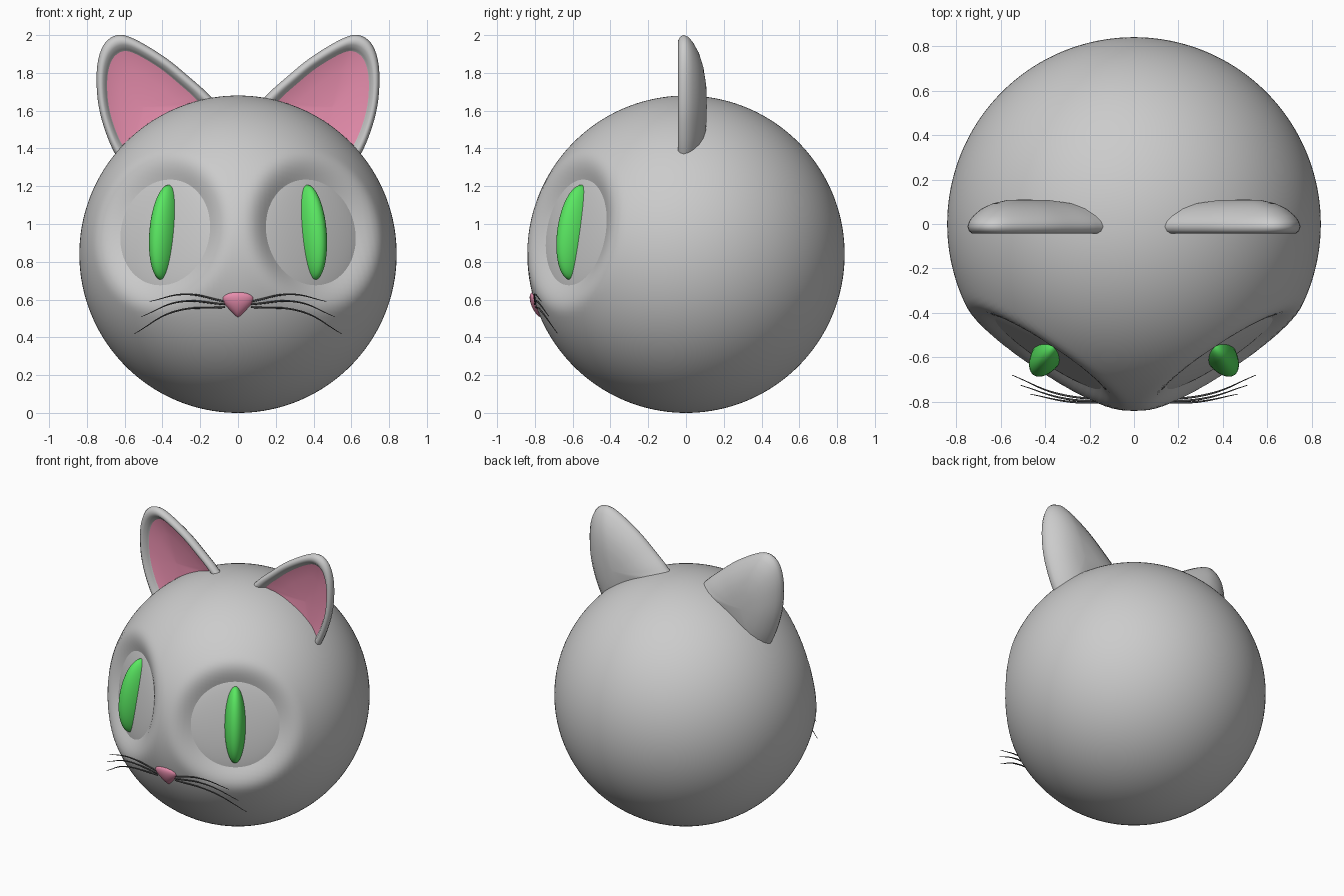
import bpy, bmesh
from math import cos, acos, radians
from mathutils import Vector, Matrix

if "Cube" in bpy.data.objects:
    bpy.data.objects.remove(bpy.data.objects["Cube"])

HEAD_C, HEAD_R = Vector((0, 0, 0.84)), 0.84


def material(name, rgb):
    m = bpy.data.materials.new(name)
    m.diffuse_color = (*rgb, 1)
    m.use_nodes = True
    m.node_tree.nodes["Principled BSDF"].inputs["Base Color"].default_value = m.diffuse_color
    return m


PINK = material("pink", (0.80, 0.27, 0.42))
GREEN = material("green", (0.10, 0.80, 0.12))
DARK = material("dark_grey", (0.08, 0.08, 0.08))


def finish(bm, name, mat=None):
    bmesh.ops.recalc_face_normals(bm, faces=bm.faces)
    for f in bm.faces:
        f.smooth = True
    me = bpy.data.meshes.new(name)
    bm.to_mesh(me)
    bm.free()
    ob = bpy.data.objects.new(name, me)
    bpy.context.collection.objects.link(ob)
    if mat:
        me.materials.append(mat)
    return ob


def ball(u=48, v=32):
    bm = bmesh.new()
    bmesh.ops.create_uvsphere(bm, u_segments=u, v_segments=v, radius=1)
    return bm


def eye_axis(s):
    return Vector((0.545 * s, -0.822, 0.163)).normalized()


# Head: sphere with two smooth, flat-bottomed eye sockets
bm = ball(160, 100)
for v in bm.verts:
    d = v.co.normalized()
    r = HEAD_R
    for s in (-1, 1):
        a = acos(max(-1, min(1, d.dot(eye_axis(s)))))
        if a < radians(32):
            t = max(0, (a - radians(18)) / radians(14))
            t = t * t * (3 - 2 * t)
            r = min(r, (1 - t) * 0.69 / cos(a) + t * HEAD_R)
    v.co = HEAD_C + d * r
finish(bm, "head")


# Eyes: shallow domes in the sockets, with slit pupils
def eye_part(name, s, size, dist, mat=None):
    n = eye_axis(s)
    up = (Vector((0, 0, 1)) - n * n.z).normalized()
    rot = Matrix((up.cross(n), up, n)).transposed().to_4x4()
    bm = ball()
    bm.transform(Matrix.Translation(HEAD_C + n * dist) @ rot @ Matrix.Diagonal((*size, 1)))
    finish(bm, name, mat)


for s in (-1, 1):
    eye_part("eyeball", s, (0.36, 0.36, 0.06), 0.67)
    eye_part("pupil", s, (0.068, 0.255, 0.113), 0.706, GREEN)


# Ears: smooth outline swept inwards through a depth profile
def smooth_loop(pts, steps=6):
    out, n = [], len(pts)
    for i in range(n):
        a, b, c, d = (Vector(pts[(i + k) % n]) for k in (-1, 0, 1, 2))
        for j in range(steps):
            t = j / steps
            out.append(0.5 * (2 * b + (c - a) * t + (2 * a - 5 * b + 4 * c - d) * t * t
                              + (3 * b - a - 3 * c + d) * t ** 3))
    return out


EAR = smooth_loop([(0.64, 2.0), (0.71, 1.95), (0.745, 1.84), (0.745, 1.68), (0.715, 1.53),
                   (0.65, 1.37), (0.56, 1.26), (0.40, 1.28), (0.22, 1.44), (0.10, 1.60),
                   (0.15, 1.68), (0.26, 1.78), (0.39, 1.885), (0.55, 1.98)])
EAR_C = Vector((0.50, 1.62))
SHELL = [(0.02, 0.11), (0.3, 0.107), (0.55, 0.092), (0.75, 0.068), (0.9, 0.036), (0.97, 0.012),
         (1, -0.012), (0.97, -0.032), (0.92, -0.042), (0.86, -0.036), (0.8, -0.012),
         (0.74, 0.015), (0.5, 0.035), (0.02, 0.045)]
LINING = [(0.81, -0.004), (0.74, 0.003), (0.5, 0.02), (0.02, 0.03)]


def ear_part(name, s, profile, mat=None):
    bm = bmesh.new()
    rings = []
    for k, y in profile:
        pts = [EAR_C + (p - EAR_C) * k for p in EAR]
        rings.append([bm.verts.new((p.x * s, y, p.y)) for p in pts])
    n = len(EAR)
    for a, b in zip(rings, rings[1:]):
        for i in range(n):
            j = (i + 1) % n
            bm.faces.new((a[i], a[j], b[j], b[i]))
    bm.faces.new(rings[-1])
    if profile is SHELL:
        bm.faces.new(rings[0])
    finish(bm, name, mat)


for s in (-1, 1):
    ear_part("ear", s, SHELL)
    ear_part("ear_lining", s, LINING, PINK)

# Nose: rounded triangle leaning with the head surface
bm = ball(32, 24)
for v in bm.verts:
    x, y, z = v.co
    w = 0.066 + 0.048 * z
    v.co = (x * w * 1.05, -0.785 + y * 0.035 - z * 0.024, 0.572 + z * 0.068)
finish(bm, "nose", PINK)

# Whiskers: three thin tapering curves on each side (start, middle, end)
WHISKERS = [((0.07, -0.80, 0.59), (0.28, -0.80, 0.628), (0.467, -0.765, 0.59)),
            ((0.07, -0.80, 0.575), (0.31, -0.785, 0.588), (0.51, -0.725, 0.51)),
            ((0.07, -0.795, 0.56), (0.335, -0.765, 0.537), (0.547, -0.68, 0.42))]
for s in (-1, 1):
    for pts in WHISKERS:
        cu = bpy.data.curves.new("whisker", 'CURVE')
        cu.dimensions = '3D'
        cu.bevel_depth = 0.005
        cu.bevel_resolution = 2
        cu.use_fill_caps = True
        sp = cu.splines.new('BEZIER')
        sp.bezier_points.add(2)
        for bp, p, r in zip(sp.bezier_points, pts, (1, 0.9, 0.3)):
            bp.co = (p[0] * s, p[1], p[2])
            bp.radius = r
            bp.handle_left_type = bp.handle_right_type = 'AUTO'
        cu.materials.append(DARK)
        bpy.context.collection.objects.link(bpy.data.objects.new("whisker", cu))
